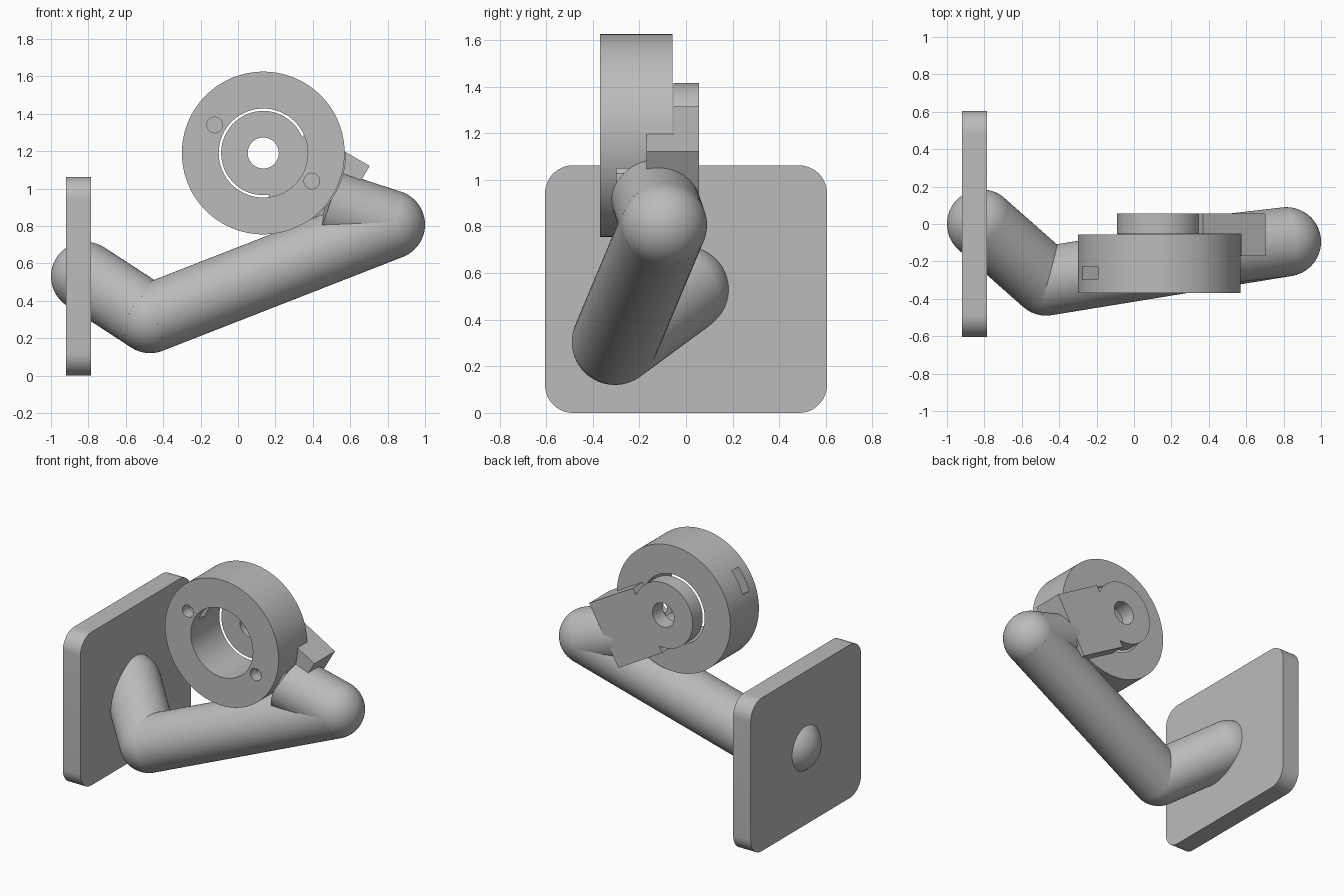
import bpy, bmesh, math
from mathutils import Vector

if "Cube" in bpy.data.objects:
    bpy.data.objects.remove(bpy.data.objects["Cube"])

grey = bpy.data.materials.new("plain grey")
grey.diffuse_color = (0.5, 0.5, 0.5, 1)
grey.use_nodes = True
grey.node_tree.nodes["Principled BSDF"].inputs["Base Color"].default_value = grey.diffuse_color

CX, CZ = 0.135, 1.19            # ring axis position
TILT = math.radians(-30)        # direction of the bracket and screw holes
R = 0.185                       # tube radius


def make(name, bm):
    bmesh.ops.recalc_face_normals(bm, faces=bm.faces)
    me = bpy.data.meshes.new(name)
    bm.to_mesh(me)
    bm.free()
    ob = bpy.data.objects.new(name, me)
    bpy.context.collection.objects.link(ob)
    me.materials.append(grey)
    return ob


def prism(name, pts, d0, d1, place=lambda a, b, d: (a, d, b)):
    """Extrude a flat profile from depth d0 to d1 (along y by default)."""
    bm = bmesh.new()
    lo = [bm.verts.new(place(a, b, d0)) for a, b in pts]
    hi = [bm.verts.new(place(a, b, d1)) for a, b in pts]
    bm.faces.new(lo)
    bm.faces.new(hi)
    n = len(pts)
    for i in range(n):
        bm.faces.new((lo[i], lo[(i + 1) % n], hi[(i + 1) % n], hi[i]))
    return make(name, bm)


def circle(x, z, r, n=96):
    return [(x + r * math.cos(2 * math.pi * i / n), z + r * math.sin(2 * math.pi * i / n))
            for i in range(n)]


def polar(pts, angle):
    """Turn (along, across) points around the ring axis."""
    c, s = math.cos(angle), math.sin(angle)
    return [(CX + u * c - v * s, CZ + u * s + v * c) for u, v in pts]


def boolean(ob, other, op='DIFFERENCE', keep=False):
    mod = ob.modifiers.new("cut", 'BOOLEAN')
    mod.operation, mod.solver, mod.object = op, 'EXACT', other
    bpy.context.view_layer.objects.active = ob
    bpy.ops.object.modifier_apply(modifier=mod.name)
    if not keep:
        bpy.data.objects.remove(other)


def tube(name, a, b):
    a, b = Vector(a), Vector(b)
    bm = bmesh.new()
    bmesh.ops.create_cone(bm, cap_ends=True, segments=64, radius1=R, radius2=R,
                          depth=(b - a).length)
    bm.transform((b - a).to_track_quat('Z', 'Y').to_matrix().to_4x4())
    bmesh.ops.translate(bm, verts=bm.verts, vec=(a + b) / 2)
    return make(name, bm)


def ball(name, p):
    bm = bmesh.new()
    bmesh.ops.create_uvsphere(bm, u_segments=64, v_segments=32, radius=R)
    bmesh.ops.translate(bm, verts=bm.verts, vec=p)
    return make(name, bm)


# Mounting plate with rounded corners
corners = []
for k, (sy, sz) in enumerate([(1, 1), (-1, 1), (-1, -1), (1, -1)]):
    for i in range(13):
        t = math.radians(90 * k + 7.5 * i)
        corners.append((sy * 0.485 + 0.12 * math.cos(t),
                        0.531 + sz * 0.411 + 0.12 * math.sin(t)))
prism("mounting_plate", corners, -0.92, -0.785, lambda a, b, d: (d, a, b))

# Bent arm: round tubes joined by balls
wall = (-0.815, 0, 0.53)
elbow = (-0.47, -0.305, 0.305)
wrist = (0.815, -0.095, 0.807)
tip = (0.47, -0.135, 0.92)
tube("lower_arm", wall, elbow)
tube("long_arm", elbow, wrist)
end_arm = tube("end_arm", wrist, tip)
for name, p in (("wall_ball", wall), ("elbow_ball", elbow), ("wrist_ball", wrist)):
    ball(name, p)

# Bracket: round hub and block, hollowed to clear the ring
bracket = prism("bracket", circle(CX, CZ, 0.225), -0.054, 0.056)
block = prism("block", polar([(0.14, -0.225), (0.527, -0.225), (0.527, 0.225), (0.14, 0.225)],
                             TILT), -0.17, 0.056)
clearance = prism("clearance", circle(CX, CZ, 0.44), -0.6, -0.054)
boolean(block, clearance, keep=True)
boolean(end_arm, clearance)
boolean(bracket, block, 'UNION')
boolean(bracket, prism("hub_hole", circle(CX, CZ, 0.083, 48), -0.3, 0.3))

# Ring with centre bore, two screw holes and two nut slots
ring = prism("ring", circle(CX, CZ, 0.435, 128), -0.37, -0.057)
boolean(ring, prism("bore", circle(CX, CZ, 0.238), -0.6, 0.3))
for angle in (TILT, TILT + math.pi):
    (hx, hz), = polar([(0.30, 0)], angle)
    boolean(ring, prism("screw_hole", circle(hx, hz, 0.042, 32), -0.6, -0.18))
    slot = [(0.5, -0.084), (0.5, 0.084), (0.252, 0.084), (0.203, 0), (0.252, -0.084)]
    boolean(ring, prism("nut_slot", polar(slot, angle), -0.298, -0.228))

# Smooth round surfaces, keep hard edges
bpy.ops.object.select_all(action='SELECT')
bpy.context.view_layer.objects.active = ring
bpy.ops.object.shade_smooth_by_angle(angle=math.radians(30))
